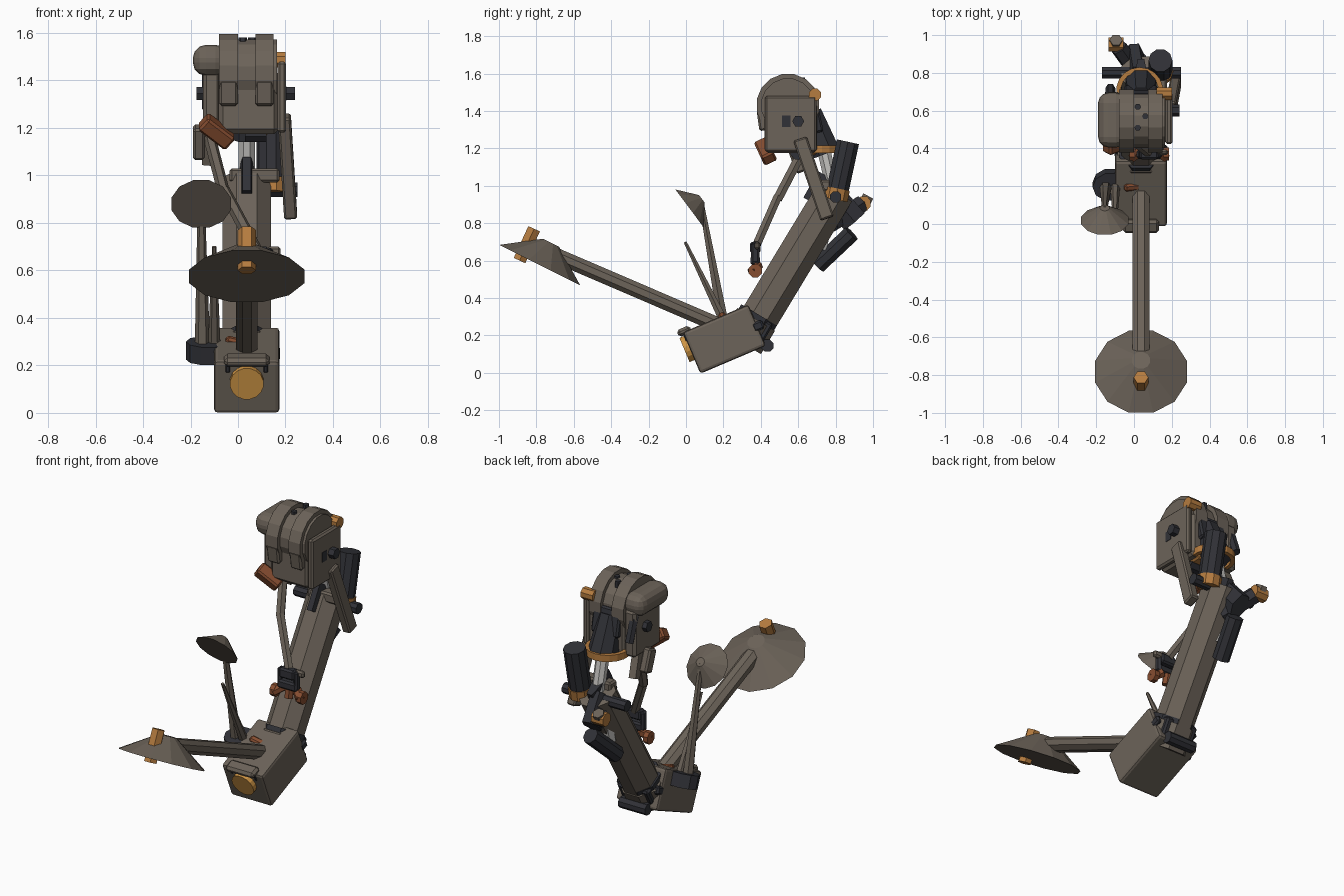
import bpy, bmesh, math
from mathutils import Matrix, Vector


def material(name, rgb):
    m = bpy.data.materials.new(name)
    m.diffuse_color = (*rgb, 1)
    return m


GREY = material("grey_metal", (0.15, 0.125, 0.10))
DARK = material("dark_metal", (0.03, 0.031, 0.038))
AMBER = material("amber", (0.46, 0.20, 0.05))
LAMP = material("lamp_amber", (0.62, 0.30, 0.06))
RUST = material("rust", (0.24, 0.075, 0.03))
STEEL = material("steel", (0.55, 0.54, 0.52))
CX = 0.037  # centre plane of the leg


def finish(bm, name, mat, bevel=0, segments=1):
    bmesh.ops.recalc_face_normals(bm, faces=bm.faces)
    me = bpy.data.meshes.new(name)
    bm.to_mesh(me)
    bm.free()
    me.materials.append(mat)
    ob = bpy.data.objects.new(name, me)
    bpy.context.collection.objects.link(ob)
    if bevel:
        b = ob.modifiers.new("bevel", 'BEVEL')
        b.width, b.segments, b.limit_method = bevel, segments, 'ANGLE'
    return ob


def box(name, loc, size, tilt=0, mat=GREY, bevel=0.01, roll=0, segments=1):
    """Block; tilt turns about x, roll about y (degrees)."""
    bm = bmesh.new()
    bmesh.ops.create_cube(bm, size=1)
    m = (Matrix.Translation(loc) @ Matrix.Rotation(math.radians(tilt), 4, 'X')
         @ Matrix.Rotation(math.radians(roll), 4, 'Y') @ Matrix.Diagonal((*size, 1)))
    bmesh.ops.transform(bm, matrix=m, verts=bm.verts)
    return finish(bm, name, mat, bevel, segments)


def prism(name, p1, p2, w, d=None, n=8, top=1.0, mat=GREY, bevel=0):
    """n-sided bar from p1 to p2, w across x and d deep, end scaled by top."""
    p1, p2 = Vector(p1), Vector(p2)
    d = d or w
    axis = (p2 - p1).normalized()
    ref = Vector((1, 0, 0)) if abs(axis.x) < 0.95 else Vector((0, 1, 0))
    x = (ref - axis * ref.dot(axis)).normalized()
    y = axis.cross(x)
    r = 0.5 / math.cos(math.pi / n)
    bm = bmesh.new()
    bmesh.ops.create_cone(bm, cap_ends=True, segments=n, radius1=r, radius2=r * top, depth=1)
    rot = Matrix((x, y, axis)).transposed().to_4x4()
    m = (Matrix.Translation((p1 + p2) / 2) @ rot
         @ Matrix.Diagonal((w, d, (p2 - p1).length, 1)) @ Matrix.Rotation(math.pi / n, 4, 'Z'))
    bmesh.ops.transform(bm, matrix=m, verts=bm.verts)
    return finish(bm, name, mat, bevel)


# Foot block with its lamp and brow
T = 23
box("foot", (CX, 0.205, 0.18), (0.275, 0.38, 0.24), T, bevel=0.016, segments=2)
prism("foot_lamp", (CX, 0.035, 0.14), (CX, -0.008, 0.122), 0.14, n=16, mat=LAMP)
box("lamp_brow", (CX, -0.01, 0.222), (0.19, 0.075, 0.04), T, bevel=0.014)
for s in (-1, 1):
    box("brow_bracket", (CX + s * 0.08, 0.015, 0.195), (0.03, 0.05, 0.05), T, DARK)
    box("ankle_plate", (CX + s * 0.125, 0.385, 0.25), (0.03, 0.06, 0.05), T, DARK)
    box("ankle_lug", (CX + s * 0.08, 0.41, 0.22), (0.05, 0.06, 0.12), -30, DARK)
prism("heel_roller", (CX - 0.09, 0.435, 0.145), (CX + 0.09, 0.435, 0.145), 0.065, n=8, mat=DARK)
prism("ankle_joint", (CX, 0.30, 0.16), (CX, 0.375, 0.285), 0.25, 0.235, n=8)

# Leg beam and collar
prism("ankle_collar", (CX, 0.36, 0.26), (CX, 0.39, 0.31), 0.225, 0.22, n=8, mat=DARK)
prism("leg", (CX, 0.38, 0.275), (CX, 0.80, 0.97), 0.205, 0.205, n=8)
prism("knee_cross_bar", (-0.035, 0.74, 1.0), (0.175, 0.74, 1.0), 0.07, 0.06, n=4, bevel=0.01)
prism("knee_axle", (-0.17, 0.80, 0.94), (0.25, 0.80, 0.94), 0.06, n=8, mat=DARK)
prism("knee_tip", (CX, 0.71, 0.89), (CX, 0.79, 1.03), 0.06, 0.19, n=6, mat=DARK)

# Big dish on its boom
prism("dish_boom", (CX, 0.22, 0.235), (CX, -0.70, 0.63), 0.092, 0.08, n=8)
prism("big_dish", (CX, -0.782, 0.575), (CX, -0.722, 0.695), 0.485, n=12, top=0.2)
prism("dish_feed", (CX, -0.89, 0.60), (CX, -0.812, 0.77), 0.068, n=6, mat=AMBER)

# Small dish, rods and turntable
prism("small_dish", (-0.155, 0.018, 0.88), (-0.155, 0.085, 0.93), 0.25, n=12, top=0.2)
prism("small_dish_rod", (-0.15, 0.195, 0.29), (-0.155, 0.08, 0.92), 0.055, n=6, top=0.45)
prism("whip_rod", (-0.10, 0.195, 0.29), (-0.10, -0.005, 0.70), 0.045, n=6, top=0.35)
prism("turntable", (-0.125, 0.22, 0.225), (-0.125, 0.195, 0.30), 0.18, 0.15, n=10, mat=DARK)
box("turntable_arm", (-0.03, 0.21, 0.25), (0.14, 0.07, 0.06), T, DARK)
box("rust_link", (0.0, 0.20, 0.29), (0.11, 0.04, 0.045), T, RUST, roll=15)

# Head: core, two ribs, side plates
HY, HZ = 0.545, 1.43
box("head_core", (CX + 0.008, 0.56, 1.31), (0.255, 0.28, 0.27), bevel=0.02)
prism("head_drum", (-0.08, HY, HZ), (0.165, HY, HZ), 0.285, n=16)
for x0, x1 in ((-0.08, 0.0), (0.073, 0.15)):
    prism("head_rib", (x0, HY, HZ), (x1, HY, HZ), 0.333, n=16)
    box("rib_tail", ((x0 + x1) / 2, 0.41, 1.35), (x1 - x0, 0.05, 0.11), 8)
for x, y in ((0.02, 0.51), (0.02, 0.62), (0.06, 0.57)):
    prism("drum_stud", (x, y, 1.53), (x, y, 1.58), 0.03, n=6, mat=DARK)
box("right_plate", (0.185, 0.56, 1.33), (0.036, 0.275, 0.30), bevel=0.01)
box("left_plate", (-0.11, 0.575, 1.32), (0.075, 0.25, 0.28), bevel=0.015)
box("left_shoulder", (-0.115, 0.55, 1.485), (0.15, 0.29, 0.13), bevel=0.055, segments=3)
box("plate_window", (0.201, 0.535, 1.345), (0.008, 0.045, 0.06), bevel=0, mat=DARK)
prism("head_axle", (-0.175, 0.60, 1.345), (0.24, 0.60, 1.345), 0.055, n=6, mat=DARK)
prism("head_lamp", (0.12, 0.69, 1.487), (0.20, 0.69, 1.487), 0.065, n=8, mat=AMBER)
box("head_back", (CX, 0.68, 1.36), (0.18, 0.08, 0.16), 12, DARK)
prism("back_post", (-0.125, 0.66, 1.45), (-0.125, 0.72, 1.28), 0.045, n=6, mat=DARK)
box("rust_jaw", (-0.09, 0.425, 1.185), (0.15, 0.075, 0.07), 25, RUST, roll=40)
box("left_hanger", (-0.165, 0.60, 1.14), (0.05, 0.07, 0.14), 20)
prism("left_strut", (-0.11, 0.60, 1.25), (-0.13, 0.68, 1.05), 0.045, n=4)
prism("right_strut", (0.195, 0.61, 1.25), (0.222, 0.755, 0.825), 0.055, 0.075, n=4, bevel=0.008)
prism("chin_pivot", (0.03, 0.60, 1.18), (0.12, 0.60, 1.18), 0.08, n=8, mat=DARK)
box("chin_amber", (0.09, 0.66, 1.18), (0.07, 0.08, 0.03), 0, AMBER)

# Neck with amber half ring and steel piston
prism("neck", (CX, 0.66, 1.39), (CX, 0.745, 1.17), 0.13, n=8, top=1.25, mat=DARK)
prism("neck_piston", (CX, 0.73, 1.22), (CX, 0.79, 0.96), 0.07, n=8, mat=STEEL)
bm = bmesh.new()
rings = []
for i in range(11):
    a = math.radians(-10 + 20 * i)
    rings.append([bm.verts.new((0.03 + r * math.cos(a), 0.705 + r * math.sin(a), z))
                  for r, z in ((0.10, 1.175), (0.125, 1.175), (0.125, 1.215), (0.10, 1.215))])
for a, b in zip(rings, rings[1:]):
    for k in range(4):
        bm.faces.new((a[k], a[(k + 1) % 4], b[(k + 1) % 4], b[k]))
bm.faces.new(rings[0])
bm.faces.new(rings[-1])
finish(bm, "neck_ring", AMBER)

# Back actuator with amber collar
prism("actuator", (0.14, 0.81, 0.975), (0.14, 0.866, 1.235), 0.12, n=10, mat=DARK)
prism("actuator_collar", (0.14, 0.80, 0.925), (0.14, 0.812, 0.985), 0.13, n=10, mat=AMBER)

# Lower damper and knee link behind the leg
prism("damper", (-0.03, 0.705, 0.575), (0.02, 0.885, 0.745), 0.09, n=8, mat=DARK)
prism("damper_rod", (0.0, 0.72, 0.66), (0.0, 0.77, 0.86), 0.06, n=6, mat=STEEL)
prism("knee_link", (0.03, 0.78, 0.80), (-0.08, 0.935, 0.90), 0.08, 0.09, n=6, mat=DARK)
prism("knee_wedge", (0.02, 0.78, 0.95), (0.0, 0.90, 0.81), 0.09, 0.14, n=6, mat=DARK)
prism("knee_knob", (-0.135, 0.95, 0.905), (-0.055, 0.95, 0.905), 0.075, n=8, mat=AMBER)
prism("knob_cap", (-0.095, 0.95, 0.90), (-0.095, 0.975, 0.945), 0.06, n=6)

# Manipulator arm and claw
prism("arm_upper", (-0.12, 0.61, 1.16), (-0.06, 0.49, 0.93), 0.045, 0.05, n=6)
prism("arm_lower", (-0.06, 0.49, 0.94), (0.075, 0.38, 0.69), 0.045, 0.045, n=6)
box("claw_wrist", (0.08, 0.37, 0.67), (0.10, 0.055, 0.06), 0, DARK)
box("claw_palm", (0.08, 0.37, 0.60), (0.13, 0.05, 0.05), 0, DARK)
for s in (-1, 1):
    box("claw_side", (0.08 + s * 0.055, 0.37, 0.64), (0.025, 0.045, 0.11), 0, DARK)
    prism("claw_finger", (0.08 + s * 0.04, 0.39, 0.575), (0.08 + s * 0.09, 0.35, 0.54), 0.045, n=6, mat=RUST)
    prism("claw_tip", (0.08 + s * 0.075, 0.37, 0.545), (0.08 + s * 0.105, 0.37, 0.545), 0.07, n=8, mat=RUST)
prism("claw_thumb", (0.08, 0.38, 0.58), (0.08, 0.37, 0.52), 0.045, n=6, mat=RUST)
box("claw_cable_guide", (0.15, 0.38, 0.68), (0.06, 0.03, 0.04), 0, GREY)
